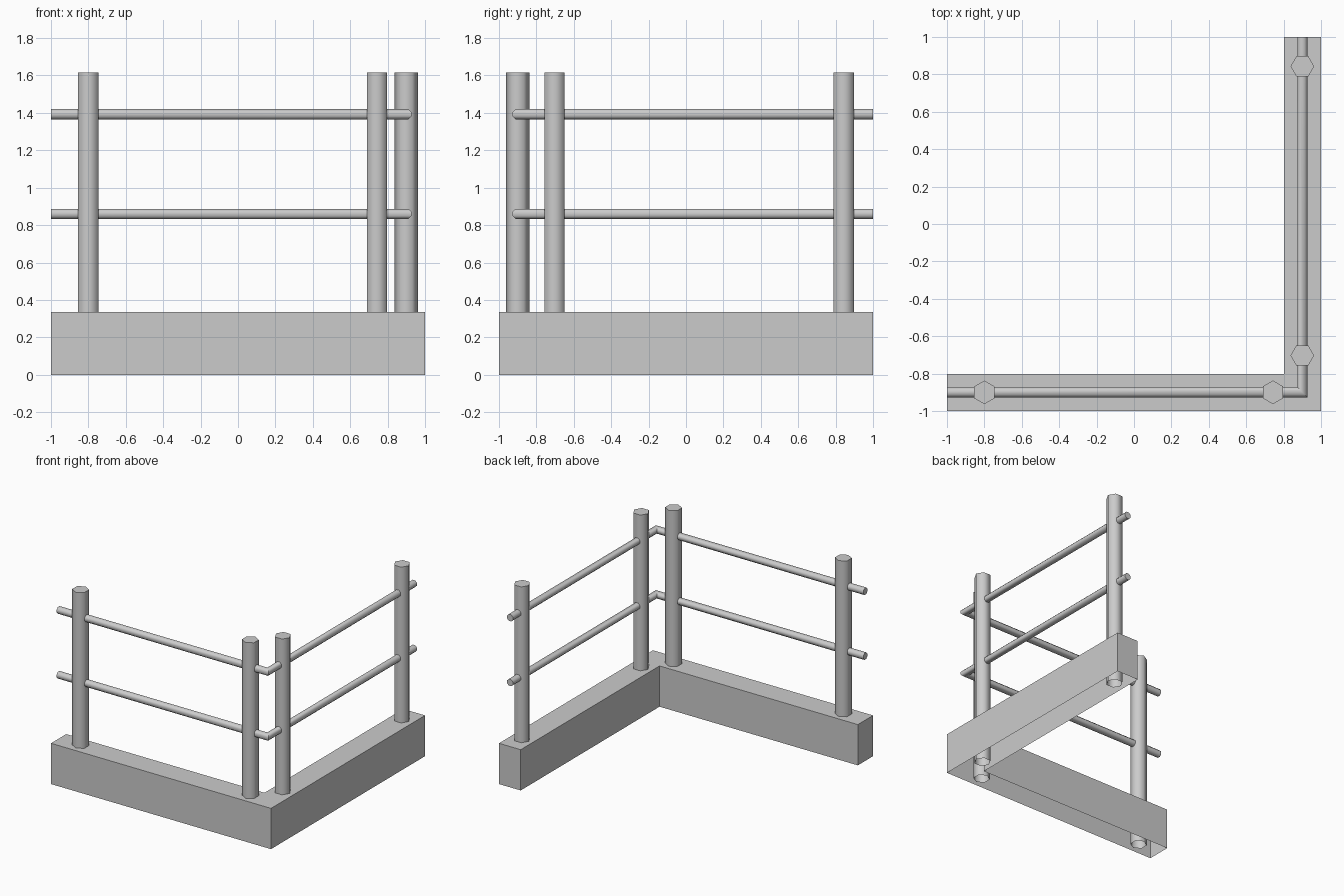
import bpy, bmesh, math
from mathutils import Vector

if "Cube" in bpy.data.objects:
    bpy.data.objects.remove(bpy.data.objects["Cube"])

grey = bpy.data.materials.new("plain_grey")
grey.use_nodes = True
colour = (0.6, 0.6, 0.6, 1)
grey.diffuse_color = colour
grey.node_tree.nodes["Principled BSDF"].inputs["Base Color"].default_value = colour

AXIS = 0.9       # distance of the fence line from the centre
BASE_TOP = 0.335
POST_TOP = 1.615


def finish(bm, name, angle=None):
    bmesh.ops.recalc_face_normals(bm, faces=bm.faces)
    mesh = bpy.data.meshes.new(name)
    bm.to_mesh(mesh)
    bm.free()
    mesh.materials.append(grey)
    obj = bpy.data.objects.new(name, mesh)
    bpy.context.collection.objects.link(obj)
    if angle:
        bpy.ops.object.select_all(action="DESELECT")
        obj.select_set(True)
        bpy.context.view_layer.objects.active = obj
        bpy.ops.object.shade_smooth_by_angle(angle=math.radians(angle))
    return obj


def sweep_corner(name, profile, caps, closed, angle=None):
    """Sweep (outward offset, height) points along the mitred L path."""
    bm = bmesh.new()
    rings = []
    for station in ("front_end", "corner", "side_end"):
        ring = []
        for off, z in profile:
            d = AXIS + off
            x = -1 if station == "front_end" else d
            y = 1 if station == "side_end" else -d
            ring.append(bm.verts.new((x, y, z)))
        rings.append(ring)
    n = len(profile)
    for a, b in zip(rings, rings[1:]):
        for i in range(n if closed else n - 1):
            j = (i + 1) % n
            bm.faces.new((a[i], a[j], b[j], b[i]))
    if caps:
        bm.faces.new(rings[0])
        bm.faces.new(rings[-1])
    return finish(bm, name, angle)


def post(name, x, y, turn):
    """Six-sided post with an open foot hidden in the base."""
    bm = bmesh.new()
    ring = [Vector((x + 0.063 * math.cos(turn + k * math.pi / 3),
                    y + 0.063 * math.sin(turn + k * math.pi / 3), 0)) for k in range(6)]
    low = [bm.verts.new(v) for v in ring]
    high = [bm.verts.new(v + Vector((0, 0, POST_TOP))) for v in ring]
    for k in range(6):
        j = (k + 1) % 6
        bm.faces.new((low[k], low[j], high[j], high[k]))
    bm.faces.new(high)
    return finish(bm, name, 65)


# Hollow kerb, open underneath
half = 0.0975
sweep_corner("base", [(-half, 0), (-half, BASE_TOP), (0.1, BASE_TOP), (0.1, 0)],
             caps=True, closed=False)

# Eight-sided rails bending round the corner
for name, z in (("lower_rail", 0.86), ("upper_rail", 1.393)):
    r = 0.027 / math.cos(math.pi / 8)
    octagon = [(r * math.cos((k + 0.5) * math.pi / 4),
                z + r * math.sin((k + 0.5) * math.pi / 4)) for k in range(8)]
    sweep_corner(name, octagon, caps=True, closed=True, angle=50)

# Posts: points face across each run
for name, x in (("front_post_outer", -0.8), ("front_post_inner", 0.743)):
    post(name, x, -AXIS, math.pi / 2)
for name, y in (("side_post_outer", 0.843), ("side_post_inner", -0.703)):
    post(name, AXIS, y, 0)
